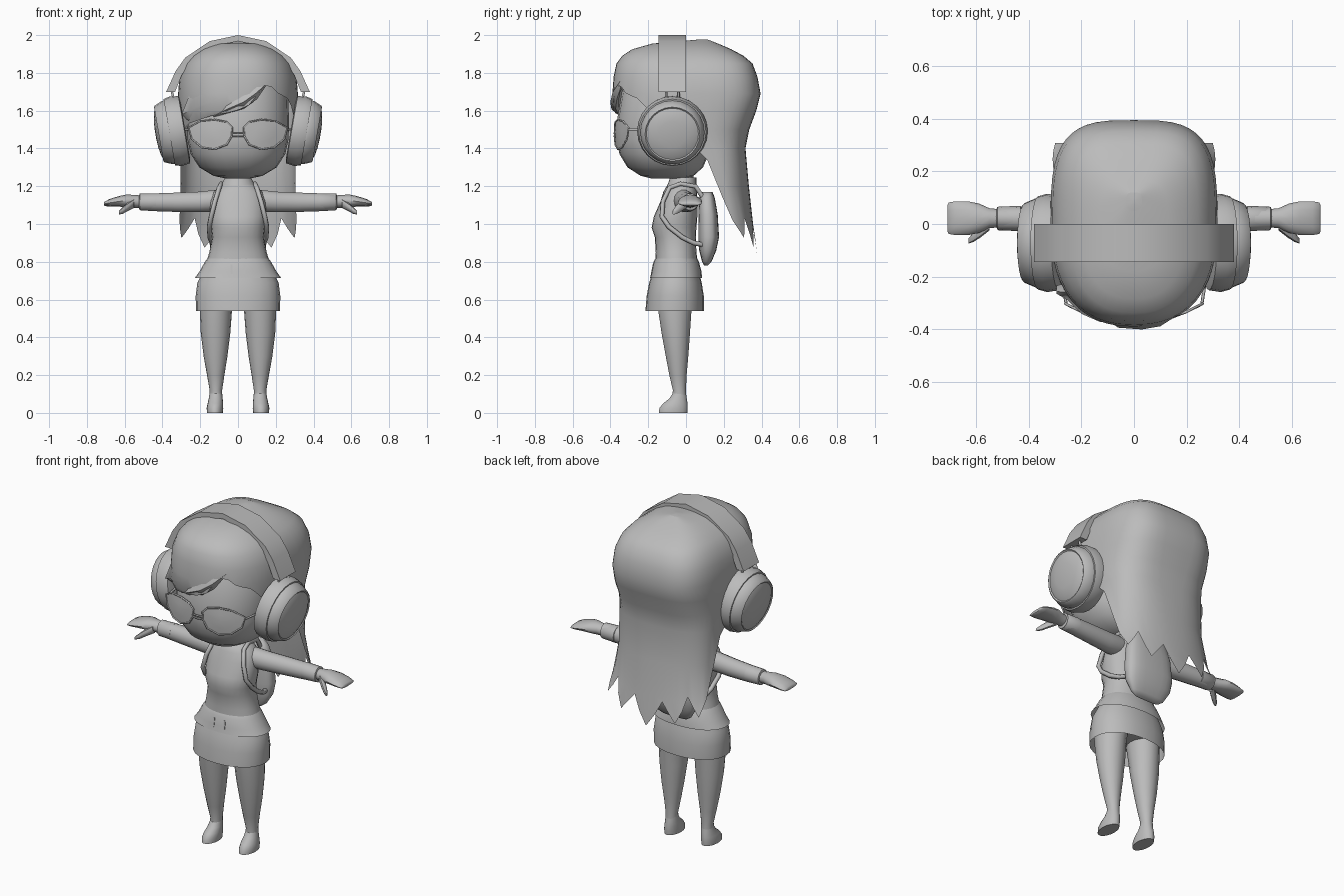
import bpy, bmesh, math
from mathutils import Vector, Matrix

grey = bpy.data.materials.new("plain grey")
grey.diffuse_color = (0.5, 0.5, 0.5, 1)


def finish(name, bm, mirror=False):
    bmesh.ops.remove_doubles(bm, verts=bm.verts, dist=0.0005)
    bmesh.ops.recalc_face_normals(bm, faces=bm.faces)
    me = bpy.data.meshes.new(name)
    bm.to_mesh(me)
    bm.free()
    ob = bpy.data.objects.new(name, me)
    bpy.context.collection.objects.link(ob)
    me.materials.append(grey)
    if mirror:
        ob.modifiers.new("mirror", 'MIRROR')
    return ob


def loft(name, rings, caps=True, mirror=False):
    bm = bmesh.new()
    vs = [[bm.verts.new(p) for p in r] for r in rings]
    n = len(vs[0])
    for a, b in zip(vs, vs[1:]):
        for i in range(n):
            j = (i + 1) % n
            bm.faces.new((a[i], a[j], b[j], b[i]))
    if caps:
        bm.faces.new(vs[0])
        bm.faces.new(vs[-1])
    return finish(name, bm, mirror)


def oval(z, rx, yf, yb, cx=0, e=2.0, n=24):
    """Horizontal cross-section between a front and a back y."""
    pts = []
    for i in range(n):
        t = 2 * math.pi * i / n
        c, s = math.cos(t), math.sin(t)
        pts.append((cx + rx * math.copysign(abs(c) ** (2 / e), c),
                    (yf + yb) / 2 + (yb - yf) / 2 * math.copysign(abs(s) ** (2 / e), s), z))
    return pts


def xring(x, ry, rz, cy=0, cz=0, n=14):
    """Cross-section across the x axis."""
    return [(x, cy + ry * math.cos(2 * math.pi * i / n), cz + rz * math.sin(2 * math.pi * i / n))
            for i in range(n)]


def tube(name, pts, r, cyclic=False):
    cu = bpy.data.curves.new(name, 'CURVE')
    cu.dimensions, cu.bevel_depth, cu.bevel_resolution = '3D', r, 1
    cu.use_fill_caps = True
    sp = cu.splines.new('POLY')
    sp.points.add(len(pts) - 1)
    for p, q in zip(sp.points, pts):
        p.co = (*q, 1)
    sp.use_cyclic_u = cyclic
    ob = bpy.data.objects.new(name, cu)
    bpy.context.collection.objects.link(ob)
    cu.materials.append(grey)


def lerp(x, table):
    """Piecewise linear lookup; the first column of the table rises."""
    x = min(max(x, table[0][0]), table[-1][0])
    for a, b in zip(table, table[1:]):
        if x <= b[0]:
            f = (x - a[0]) / (b[0] - a[0])
            return [p + (q - p) * f for p, q in zip(a[1:], b[1:])]


# head
loft("head", [oval(*r, e=2.2) for r in [
    (1.24, .06, -.18, 0), (1.255, .13, -.24, .04), (1.3, .205, -.31, .09), (1.37, .25, -.352, .12),
    (1.45, .268, -.37, .15), (1.55, .27, -.365, .18), (1.7, .265, -.34, .22), (1.84, .2, -.26, .2)]])

# hair: one shell from crown to hanging tips, boxy behind, with a ragged lower edge
shape = [(.82, .34, .18, .378), (.92, .345, .13, .367), (1.0, .322, .07, .355), (1.2, .302, -.04, .333),
         (1.4, .305, -.12, .315), (1.5, .312, -.32, .335), (1.6, .318, -.385, .372), (1.69, .317, -.39, .395),
         (1.78, .31, -.383, .378), (1.85, .28, -.368, .352), (1.89, .245, -.338, .305), (1.925, .195, -.285, .24),
         (1.955, .13, -.18, .17), (1.975, .03, .05, .12)]
fringe = [(-.32, 1.46), (-.27, 1.53), (-.12, 1.58), (-.03, 1.59), (.06, 1.63), (.13, 1.72), (.16, 1.75),
          (.2, 1.70), (.27, 1.66), (.29, 1.60), (.32, 1.46)]
N = 48


def hair_point(i, z):
    rx, yf, yb = lerp(z, shape)
    back = lerp(z, [(1.1, 2.1), (1.6, 3.4)])[0]
    return oval(z, rx, yf, yb, e=back if i <= 24 else 2.4, n=N)[i]


def hair_end(i):
    if i <= 24:                                   # back tips
        k = min(i, 24 - i)
        if k < 4:
            return (1.34, 1.14, 1.02, .97)[k]
        return .825 + .1 * (abs(i - 12) / 8) + (0, .06, .13, .06)[i % 4]
    return lerp(hair_point(i, 1.62)[0], fringe)[0]


ends = [hair_end(i) for i in range(N)]
loft("hair", [[hair_point(i, max(s[0], ends[i])) for i in range(N)] for s in reversed(shape)], caps=False)
crown = [hair_point(i, 1.975) for i in range(N)]
loft("hair_crown", [crown, [(p[0] * .3, .085 + (p[1] - .085) * .3, 1.978) for p in crown]])


def front_y(x, z):
    rx, yf, yb = lerp(z, shape)
    f = max(0, 1 - (abs(x) / rx) ** 2.4) ** (1 / 2.4)
    y = (yf + yb) / 2 - (yb - yf) / 2 * f
    return min(y, -.265) if x < -.28 else y


def lock(name, rows):
    """Swept lock of hair on the front, given as x, low z, high z and bulge."""
    rings = []
    for x, lo, hi, bulge in rows:
        m = lo * .6 + hi * .4
        rings.append([(x, front_y(x, lo) + .012, lo), (x, front_y(x, m) - bulge, m),
                      (x, front_y(x, hi) + .008, hi), (x, front_y(x, m) + .03, m)])
    loft(name, rings)


lock("fringe_lock", [(-.13, 1.565, 1.575, .002), (-.06, 1.585, 1.64, .012), (.03, 1.61, 1.70, .014),
                     (.1, 1.66, 1.75, .01), (.165, 1.755, 1.765, 0)])
lock("side_lock", [(-.295, 1.575, 1.59, 0), (-.255, 1.54, 1.69, .02), (-.2, 1.555, 1.74, .014),
                   (-.13, 1.58, 1.75, .004), (-.06, 1.62, 1.75, -.006)])

# headphone band
outer = [(.38, 1.70), (.33, 1.81), (.28, 1.88), (.15, 1.968), (0, 2.0)]
inner = [(.333, 1.70), (.297, 1.79), (.25, 1.855), (.14, 1.938), (0, 1.968)]


def arch(pts):
    return pts + [(-x, z) for x, z in reversed(pts[:-1])]


loft("headphone_band", [[(xo, -.145, zo), (xo, 0, zo), (xi, 0, zi), (xi, -.145, zi)]
                        for (xo, zo), (xi, zi) in zip(arch(outer), arch(inner))])

# ear cups: turned profile along x, tilted to lean outward at the top
tilt = Matrix.Translation((.28, -.072, 1.5)) @ Matrix.Rotation(.17, 4, 'Y')
cup = [(0, .16), (.005, .18), (.05, .187), (.085, .178), (.085, .17), (.095, .17), (.137, .152),
       (.142, .145), (.137, .138), (.148, .115), (.156, .07), (.159, .02)]
loft("ear_cup", [[tilt @ Vector(p) for p in xring(t, r, r, n=24)] for t, r in cup], mirror=True)
for s in (1, -1):
    for y in (-.105, -.04):
        tube("band_prong", [(s * .355, y, 1.72), (s * .34, y, 1.66)], .007)

# glasses: curved lenses with rims, bridge and temples
rim = [(.03, 1.51), (.06, 1.54), (.125, 1.553), (.2, 1.545), (.262, 1.51), (.245, 1.45), (.19, 1.405),
       (.125, 1.395), (.06, 1.42), (.033, 1.465)]


def lens_y(x):
    return -.378 + 1.1 * x * x


edge = [(x, lens_y(x), z) for x, z in rim]
mid = [(.14 + (x - .14) * .5, lens_y(.14 + (x - .14) * .5) - .004, 1.475 + (z - 1.475) * .5) for x, z in rim]
loft("lens", [edge, mid, [(.14, lens_y(.14) - .006, 1.475)] * len(rim)], caps=False, mirror=True)
for s in (1, -1):
    tube("lens_rim", [(s * x, y, z) for x, y, z in edge], .005, True)
    tube("glasses_temple", [(s * .258, -.305, 1.5), (s * .265, -.26, 1.5), (s * .28, -.15, 1.5)], .006)
for z in (1.465, 1.48):
    tube("glasses_bridge", [(-.035, -.375, z), (0, -.38, z), (.035, -.375, z)], .005)

# neck, collar and torso
loft("neck", [oval(z, .06, -.075, .04, n=16) for z in (1.15, 1.3)])
loft("collar", [oval(1.18, .10, -.11, .055), oval(1.215, .085, -.095, .055), oval(1.245, .07, -.085, .055)],
     caps=False)
loft("torso", [oval(*r, e=2.2) for r in [
    (.6, .18, -.16, .05), (.7, .19, -.17, .06), (.78, .172, -.165, .065), (.85, .152, -.16, .055),
    (.93, .136, -.165, .052), (.98, .142, -.182, .055), (1.04, .15, -.17, .06), (1.12, .148, -.135, .06),
    (1.17, .13, -.12, .058), (1.205, .09, -.1, .05), (1.22, .06, -.08, .045)]])

# skirt and flared jacket hem, both open below
loft("skirt", [oval(*r, e=2.2) for r in [
    (.54, .223, -.215, .095), (.62, .224, -.208, .094), (.69, .215, -.195, .083), (.76, .18, -.17, .065)]],
     caps=False)
loft("jacket_hem", [oval(*r, e=2.2) for r in [
    (.715, .228, -.19, .085), (.75, .203, -.182, .082), (.8, .175, -.172, .068), (.82, .16, -.16, .058)]],
     caps=False)
for x in (-.035, .035):
    loft("belt_loop", [[(x + dx, y + (z - .73) * .2, z) for dx, z in
                        ((-.005, .735), (.005, .735), (.005, .785), (-.005, .785))] for y in (-.187, -.18)])

# backpack and shoulder straps
loft("backpack", [oval(*r, e=2.8) for r in [
    (.78, .08, .095, .115), (.80, .11, .085, .135), (.86, .145, .07, .16), (.93, .155, .065, .175),
    (1.05, .145, .065, .168), (1.14, .12, .07, .152), (1.17, .09, .085, .14)]])
for s in (1, -1):
    tube("pack_strap", [(s * x, y, z) for x, y, z in [
        (.085, .09, 1.14), (.09, .05, 1.2), (.09, -.03, 1.213), (.1, -.088, 1.192), (.122, -.122, 1.12),
        (.142, -.128, 1.04), (.153, -.09, .985), (.15, -.02, .93), (.138, .04, .9), (.12, .09, .89)]], .013)

# arms with cuffs
loft("arm", [xring(x, r, r * 1.05, cy, cz) for x, r, cy, cz in [
    (.08, .05, -.015, 1.13), (.13, .056, -.01, 1.122), (.2, .053, 0, 1.117), (.32, .05, .012, 1.115),
    (.44, .046, .02, 1.115), (.52, .043, .022, 1.117), (.525, .03, .022, 1.117)]], mirror=True)
loft("cuff", [xring(x, r, r, .021, 1.116) for x, r in ((.43, .045), (.432, .048), (.515, .045), (.52, .04))],
     mirror=True)

# hands and thumbs
loft("hand", [xring(x, ry, rz, .022, cz, 12) for x, ry, rz, cz in [
    (.5, .033, .033, 1.117), (.55, .038, .034, 1.12), (.59, .056, .034, 1.122), (.63, .064, .028, 1.12),
    (.68, .064, .02, 1.112), (.705, .06, .012, 1.107), (.71, .05, .006, 1.105)]], mirror=True)
loft("thumb", [xring(x, r, r, cy, cz, 8) for x, r, cy, cz in [
    (.55, .025, 0, 1.11), (.585, .022, -.03, 1.09), (.61, .018, -.05, 1.072), (.63, .01, -.065, 1.06)]],
     mirror=True)

# legs and feet
loft("leg", [oval(z, rx, yf, yb, cx, n=18) for z, cx, rx, yf, yb in [
    (.64, .11, .09, -.16, .04), (.54, .117, .085, -.148, .03), (.42, .119, .078, -.13, .022),
    (.3, .119, .063, -.108, .013), (.2, .118, .046, -.089, .004), (.12, .117, .033, -.07, 0),
    (.07, .118, .034, -.075, .003)]], mirror=True)
loft("foot", [oval(z, rx, yf, yb, cx, n=18) for z, cx, rx, yf, yb in [
    (.105, .117, .033, -.07, 0), (.075, .118, .037, -.09, .005), (.05, .12, .041, -.122, .009),
    (.025, .122, .044, -.142, .01), (0, .122, .042, -.145, .008)]], mirror=True)

# smooth shading with kept creases
bpy.ops.object.select_all(action='DESELECT')
for ob in bpy.data.objects:
    if ob.type == 'MESH':
        ob.select_set(True)
        bpy.context.view_layer.objects.active = ob
bpy.ops.object.shade_smooth_by_angle(angle=math.radians(52))
